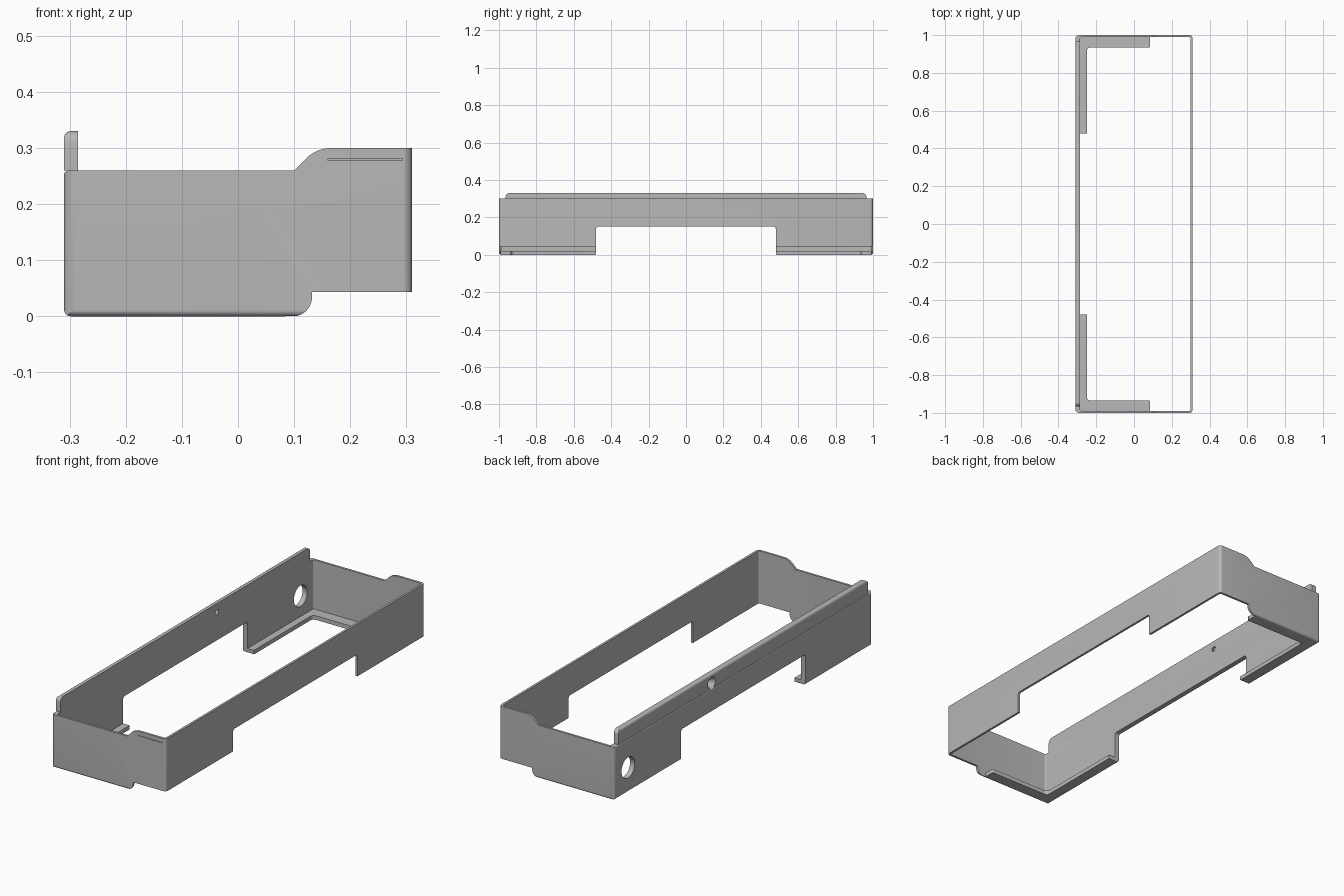
import bpy, bmesh, math
from mathutils import Vector

cube = bpy.data.objects.get("Cube")
if cube:
    bpy.data.objects.remove(cube)

grey = bpy.data.materials.new("plain grey")
grey.use_nodes = True
colour = (0.48, 0.48, 0.48, 1)
grey.diffuse_color = colour
grey.node_tree.nodes["Principled BSDF"].inputs["Base Color"].default_value = colour


def fillet(corners, steps=6):
    """Outline from (a, b, tangent length) corners, rounded with arcs."""
    out = []
    for i, (a, b, d) in enumerate(corners):
        p = Vector((a, b))
        if not d:
            out.append(p)
            continue
        u = (Vector(corners[i - 1][:2]) - p).normalized()
        v = (Vector(corners[(i + 1) % len(corners)][:2]) - p).normalized()
        w = math.sin(u.angle(v) / 2)
        for k in range(steps + 1):
            t = k / steps
            f, g, h = (1 - t) ** 2, 2 * w * t * (1 - t), t * t
            out.append(((p + u * d) * f + p * g + (p + v * d) * h) / (f + g + h))
    return out


def add(name, bm):
    bmesh.ops.recalc_face_normals(bm, faces=bm.faces)
    mesh = bpy.data.meshes.new(name)
    bm.to_mesh(mesh)
    bm.free()
    mesh.materials.append(grey)
    ob = bpy.data.objects.new(name, mesh)
    bpy.context.collection.objects.link(ob)
    return ob


def prism(name, corners, axis, lo, hi):
    place = {"x": lambda p, t: (t, p.x, p.y),
             "y": lambda p, t: (p.x, t, p.y),
             "z": lambda p, t: (p.x, p.y, t)}[axis]
    bm = bmesh.new()
    face = bm.faces.new([bm.verts.new(place(p, lo)) for p in fillet(corners)])
    ext = bmesh.ops.extrude_face_region(bm, geom=[face])["geom"]
    shift = Vector(place(Vector((0, 0)), hi - lo))
    bmesh.ops.translate(bm, vec=shift, verts=[e for e in ext if isinstance(e, bmesh.types.BMVert)])
    return add(name, bm)


def drill(y, z, r_out, r_in):
    """Tapered cutter through the thick wall, wide end outside."""
    bm = bmesh.new()
    bmesh.ops.create_cone(bm, cap_ends=True, segments=32, radius1=r_out, radius2=r_in, depth=0.04)
    for v in bm.verts:
        v.co = Vector((v.co.z - 0.2975, v.co.x + y, v.co.y + z))
    return add("drill", bm)


def combine(ob, operation, tool):
    mod = ob.modifiers.new("cut", "BOOLEAN")
    mod.operation, mod.solver, mod.object = operation, "EXACT", tool
    bpy.context.view_layer.update()
    mesh = bpy.data.meshes.new_from_object(ob.evaluated_get(bpy.context.evaluated_depsgraph_get()))
    ob.modifiers.clear()
    ob.data = mesh
    bpy.data.objects.remove(tool)


def mirrored(half):
    """Close a half outline by reflecting it in the second coordinate."""
    return half + [(a, -b, d) for a, b, d in reversed(half)]


def swapped(half):
    return [(b, a, d) for a, b, d in mirrored(half)]


# Shell: rounded block trimmed to its end and side silhouettes
shell = prism("frame_shell", mirrored([(-0.31, 1, 0.018), (0.31, 1, 0.016)]), "z", -0.1, 0.4)
combine(shell, "INTERSECT", prism("end_outline", [
    (-0.31, 0, 0.012), (0.132, 0, 0.034), (0.132, 0.043, 0), (0.4, 0.043, 0),
    (0.4, 0.3, 0), (0.14, 0.3, 0.027), (0.1, 0.26, 0), (-0.31, 0.26, 0.008)], "y", -2, 2))
combine(shell, "INTERSECT", prism("side_outline", swapped([
    (0.4, 1, 0), (0, 1, 0.012), (0, 0.48, 0.004), (0.15, 0.48, 0.012)]), "x", -1, 1))

# Hollow interior above the bottom flanges, and the opening between them
combine(shell, "DIFFERENCE", prism("cavity", mirrored(
    [(-0.285, 0.989, 0.006), (0.299, 0.989, 0.008)]), "z", 0.02, 0.5))
combine(shell, "DIFFERENCE", prism("opening", mirrored(
    [(-0.25, 0.935, 0.02), (0.085, 0.935, 0.006), (0.085, 0.989, 0), (0.299, 0.989, 0.008)]),
    "z", -0.5, 0.3))

# Fine groove near the top of the front end wall
combine(shell, "DIFFERENCE", prism("groove", [
    (0.16, 0.278, 0), (0.293, 0.278, 0), (0.293, 0.281, 0), (0.16, 0.281, 0)], "y", -1.1, -0.997))

# Raised lip on the thick long wall
lip = prism("raised_lip", swapped([(0.26, 0.965, 0), (0.33, 0.965, 0.022)]), "x", -0.4, -0.285)
combine(lip, "INTERSECT", prism("lip_outline", [
    (-0.31, 0.1, 0), (-0.2, 0.1, 0), (-0.2, 0.33, 0), (-0.31, 0.33, 0.012)], "y", -2, 2))

# Large round holes and small countersunk screw holes
for y in (-0.9, 0.89):
    combine(shell, "DIFFERENCE", drill(y, 0.12, 0.051, 0.051))
for y in (-0.47, 0.245):
    for part in (shell, lip):
        combine(part, "DIFFERENCE", drill(y, 0.287, 0.034, 0.008))

for part in (shell, lip):
    bpy.ops.object.select_all(action="DESELECT")
    part.select_set(True)
    bpy.context.view_layer.objects.active = part
    bpy.ops.object.shade_smooth_by_angle(angle=math.radians(30))
